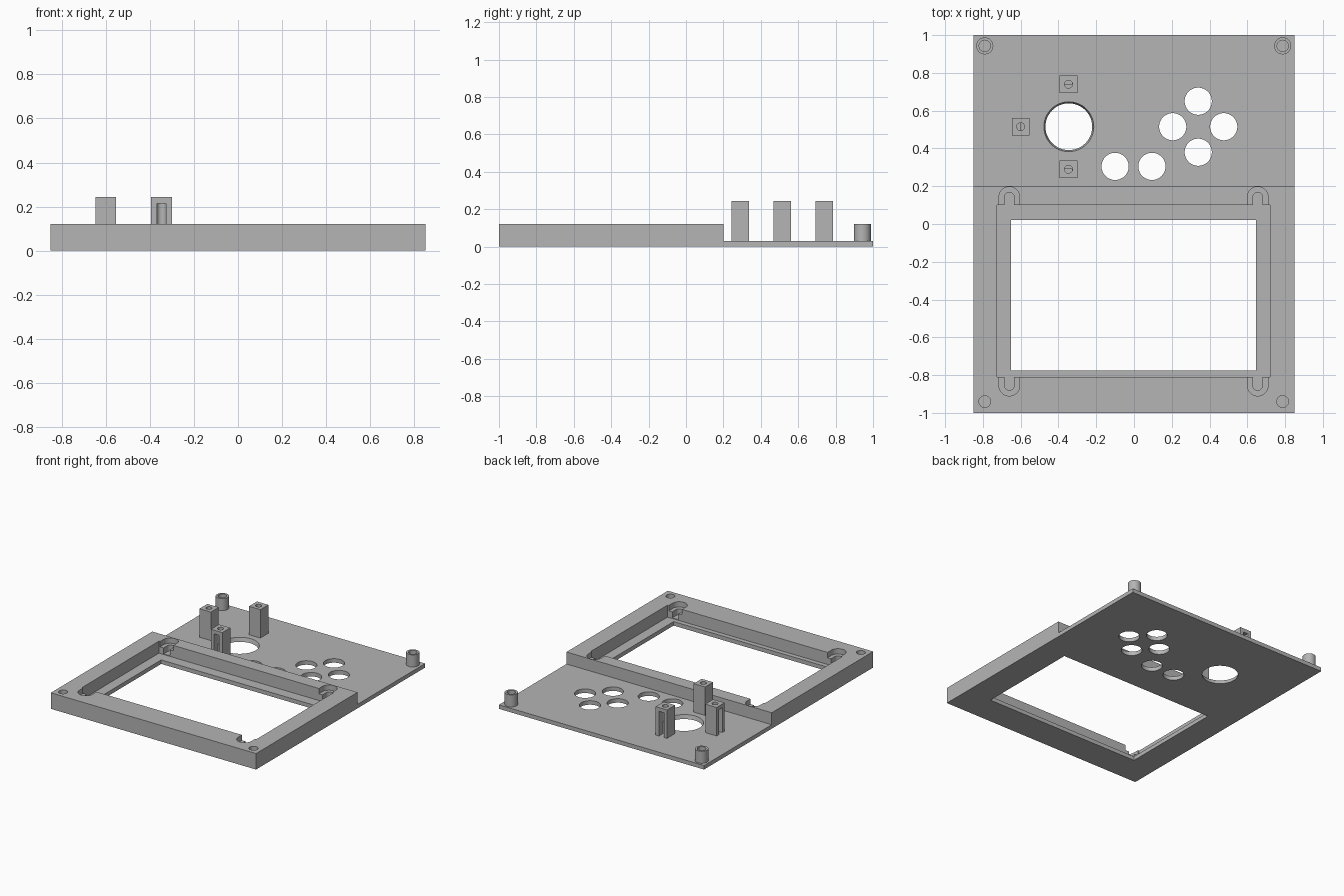
import bpy, bmesh, math

if "Cube" in bpy.data.objects:
    bpy.data.objects.remove(bpy.data.objects["Cube"])

grey = bpy.data.materials.new("plain_grey")
grey.diffuse_color = (0.46, 0.46, 0.46, 1)
grey.use_nodes = True
grey.node_tree.nodes["Principled BSDF"].inputs["Base Color"].default_value = grey.diffuse_color


def prism(name, bottom, z0, z1, top=None):
    """Extrude an outline upwards; a different top outline makes a taper."""
    top = top or bottom
    bm = bmesh.new()
    lo = [bm.verts.new((x, y, z0)) for x, y in bottom]
    hi = [bm.verts.new((x, y, z1)) for x, y in top]
    n = len(lo)
    bm.faces.new(lo[::-1])
    bm.faces.new(hi)
    for i in range(n):
        j = (i + 1) % n
        bm.faces.new((lo[i], lo[j], hi[j], hi[i]))
    bmesh.ops.recalc_face_normals(bm, faces=bm.faces)
    me = bpy.data.meshes.new(name)
    bm.to_mesh(me)
    bm.free()
    me.materials.append(grey)
    ob = bpy.data.objects.new(name, me)
    bpy.context.collection.objects.link(ob)
    return ob


def rect(x0, x1, y0, y1):
    return [(x0, y0), (x1, y0), (x1, y1), (x0, y1)]


def circle(x, y, r, n=48):
    return [(x + r * math.cos(2 * math.pi * i / n),
             y + r * math.sin(2 * math.pi * i / n)) for i in range(n)]


def slot(x, r, y_open, y_end, n=20):
    """U-shaped outline: straight at y_open, rounded tip at y_end."""
    s = 1 if y_end > y_open else -1
    pts = [(x + r, y_open)]
    pts += [(x + r * math.cos(math.pi * i / n),
             y_end - s * r + s * r * math.sin(math.pi * i / n)) for i in range(n + 1)]
    pts += [(x - r, y_open)]
    return pts if s > 0 else pts[::-1]


def boolean(ob, other, op='DIFFERENCE'):
    mod = ob.modifiers.new("bool", 'BOOLEAN')
    mod.operation = op
    mod.solver = 'EXACT'
    mod.object = other
    bpy.context.view_layer.objects.active = ob
    bpy.ops.object.modifier_apply(modifier=mod.name)
    bpy.data.objects.remove(other, do_unlink=True)


T, H, W = 0.03, 0.12, 0.85   # plate thickness, frame height, half width

# Faceplate: thin panel with a thicker screen frame at the front
plate = prism("faceplate", rect(-W, W, -1, 1), 0, T)
boolean(plate, prism("frame_block", rect(-W, W, -1, 0.2), 0, H), 'UNION')

# Screen recess and window
boolean(plate, prism("recess", rect(-0.725, 0.72, -0.81, 0.10), T, 0.3))
boolean(plate, prism("window", rect(-0.65, 0.645, -0.775, 0.02), -0.1, 0.3))

# Stepped screw slots at the four screen corners
for x in (-0.66, 0.655):
    for y_open, y_tip, s in ((0.08, 0.197, 1), (-0.79, -0.91, -1)):
        boolean(plate, prism("slot_step", slot(x, 0.055, y_open, y_tip), 0.08, 0.3))
        boolean(plate, prism("slot_deep", slot(x, 0.026, y_open, y_tip - s * 0.03), 0.035, 0.3))

# Button holes and the tapered joystick hole
for x, y in ((0.34, 0.65), (0.34, 0.38), (0.205, 0.515),
             (0.475, 0.515), (-0.10, 0.305), (0.095, 0.305)):
    boolean(plate, prism("button_hole", circle(x, y, 0.072), -0.1, 0.1))
boolean(plate, prism("stick_hole", circle(-0.345, 0.515, 0.121), -0.01, 0.04,
                     circle(-0.345, 0.515, 0.135)))

# Blind screw holes in the front corners, hollow bosses in the back corners
for x in (-0.79, 0.787):
    boolean(plate, prism("corner_hole", circle(x, -0.94, 0.031, 32), T, 0.3))
    boss = prism("screw_boss", circle(x, 0.943, 0.045), 0.02, H)
    boolean(boss, prism("boss_hole", circle(x, 0.943, 0.03, 32), T, 0.3))

# Joystick posts: screw hole on top, nut groove down the outward face
for x, y, dx, dy in ((-0.347, 0.74, 0, 1), (-0.347, 0.29, 0, -1), (-0.60, 0.515, -1, 0)):
    post = prism("joystick_post", rect(x - 0.047, x + 0.047, y - 0.047, y + 0.047), 0.02, 0.243)
    cx, cy = x + dx * 0.035, y + dy * 0.035
    hx, hy = (0.035, 0.02) if dx else (0.02, 0.035)
    boolean(post, prism("groove", rect(cx - hx, cx + hx, cy - hy, cy + hy), T, 0.215))
    boolean(post, prism("post_hole", circle(x, y, 0.021, 24), 0.12, 0.3))

# Smooth round walls, keep hard edges
bpy.ops.object.select_all(action='SELECT')
bpy.context.view_layer.objects.active = plate
bpy.ops.object.shade_smooth_by_angle(angle=math.radians(30))
